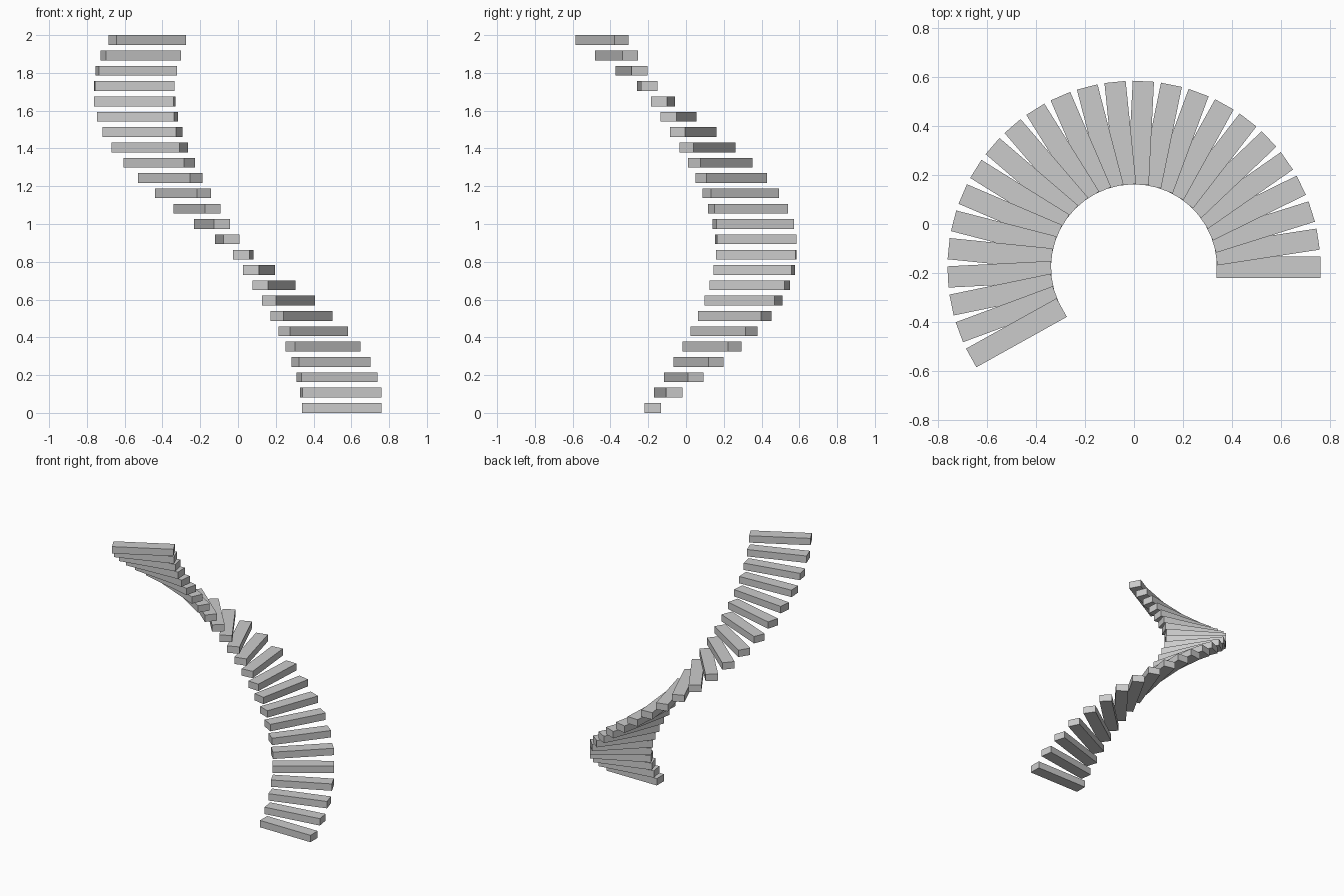
import bpy
from math import radians, cos, sin

if "Cube" in bpy.data.objects:
    bpy.data.objects.remove(bpy.data.objects["Cube"])

STEPS = 25
SWEEP = radians(209.1)        # turn from first to last tread
R_IN, R_OUT = 0.338, 0.761    # inner and outer tread ends
WIDTH, THICK = 0.087, 0.052
CENTRE_Y = -0.177
RISE = (2.0 - THICK) / (STEPS - 1)


def add_tread(i):
    """One flat rectangular tread pointing outward from the spiral axis."""
    angle = SWEEP * i / (STEPS - 1)
    mid = (R_IN + R_OUT) / 2
    bpy.ops.mesh.primitive_cube_add(
        size=1,
        location=(mid * cos(angle), CENTRE_Y + mid * sin(angle), THICK / 2 + i * RISE),
        rotation=(0, 0, angle))
    tread = bpy.context.object
    tread.name = f"stair_tread_{i + 1:02d}"
    tread.scale = (R_OUT - R_IN, WIDTH, THICK)
    bpy.ops.object.transform_apply(location=False, rotation=False, scale=True)


# Floating spiral of treads
for i in range(STEPS):
    add_tread(i)
